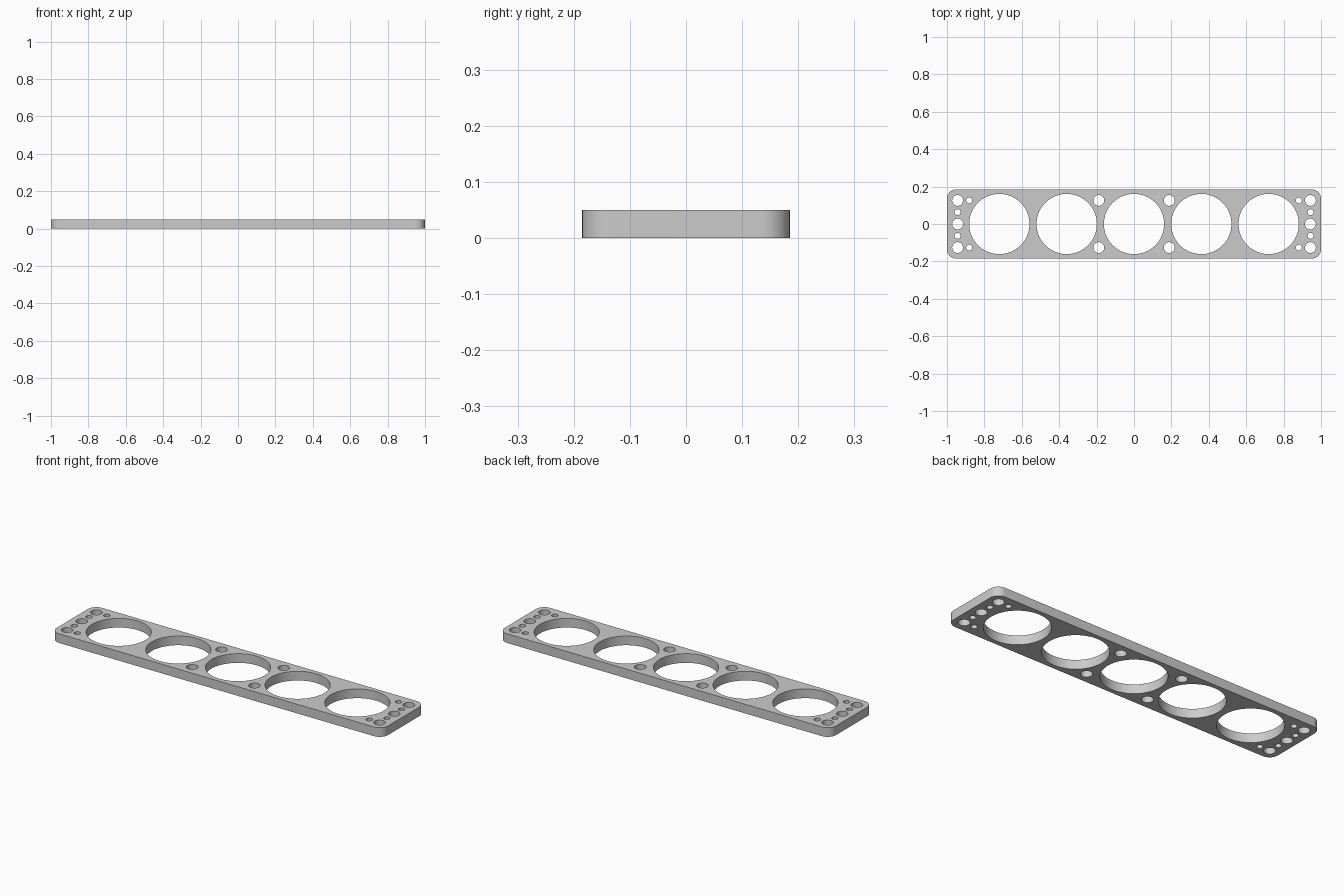
import bpy
import bmesh
from math import cos, sin, pi, radians

cube = bpy.data.objects.get("Cube")
if cube:
    bpy.data.objects.remove(cube, do_unlink=True)

HALF_X, HALF_Y, THICK, CORNER = 1.0, 0.185, 0.05, 0.05

grey = bpy.data.materials.new("plain grey")
grey.use_nodes = True
colour = (0.6, 0.6, 0.6, 1)
grey.diffuse_color = colour
grey.node_tree.nodes["Principled BSDF"].inputs["Base Color"].default_value = colour

curve = bpy.data.curves.new("plate", "CURVE")
curve.dimensions = "2D"
curve.fill_mode = "BOTH"
curve.extrude = THICK / 2


def loop(points):
    spline = curve.splines.new("POLY")
    spline.points.add(len(points) - 1)
    for p, (x, y) in zip(spline.points, points):
        p.co = (x, y, 0, 1)
    spline.use_cyclic_u = True


def arc(cx, cy, r, start, sweep, steps):
    return [(cx + r * cos(start + sweep * i / steps),
             cy + r * sin(start + sweep * i / steps)) for i in range(steps + 1)]


def hole(x, y, r, steps=32):
    loop(arc(x, y, r, 0, 2 * pi, steps)[:-1])


# Outline with rounded corners
outline = []
for k, (sx, sy) in enumerate([(1, 1), (-1, 1), (-1, -1), (1, -1)]):
    outline += arc(sx * (HALF_X - CORNER), sy * (HALF_Y - CORNER),
                   CORNER, k * pi / 2, pi / 2, 12)
loop(outline)

# Row of five large openings
for i in range(-2, 3):
    hole(i * 0.36, 0, 0.161, 72)

# Bolt and pin holes, mirrored to both ends and both edges
for sx in (-1, 1):
    hole(sx * 0.943, 0, 0.029)
    for sy in (-1, 1):
        hole(sx * 0.943, sy * 0.126, 0.029)
        hole(sx * 0.188, sy * 0.126, 0.029)
        hole(sx * 0.881, sy * 0.126, 0.016)
        hole(sx * 0.943, sy * 0.063, 0.016)

# Turn the filled profile into a clean solid mesh
plate = bpy.data.objects.new("plate", curve)
bpy.context.collection.objects.link(plate)
bpy.ops.object.select_all(action="DESELECT")
plate.select_set(True)
bpy.context.view_layer.objects.active = plate
bpy.ops.object.convert(target="MESH")
plate = bpy.context.view_layer.objects.active

bm = bmesh.new()
bm.from_mesh(plate.data)
bmesh.ops.translate(bm, verts=bm.verts, vec=(0, 0, THICK / 2))
bmesh.ops.remove_doubles(bm, verts=bm.verts, dist=0.0001)
bmesh.ops.recalc_face_normals(bm, faces=bm.faces)
bm.to_mesh(plate.data)
bm.free()

plate.data.materials.clear()
plate.data.materials.append(grey)
bpy.ops.object.shade_smooth_by_angle(angle=radians(30))
